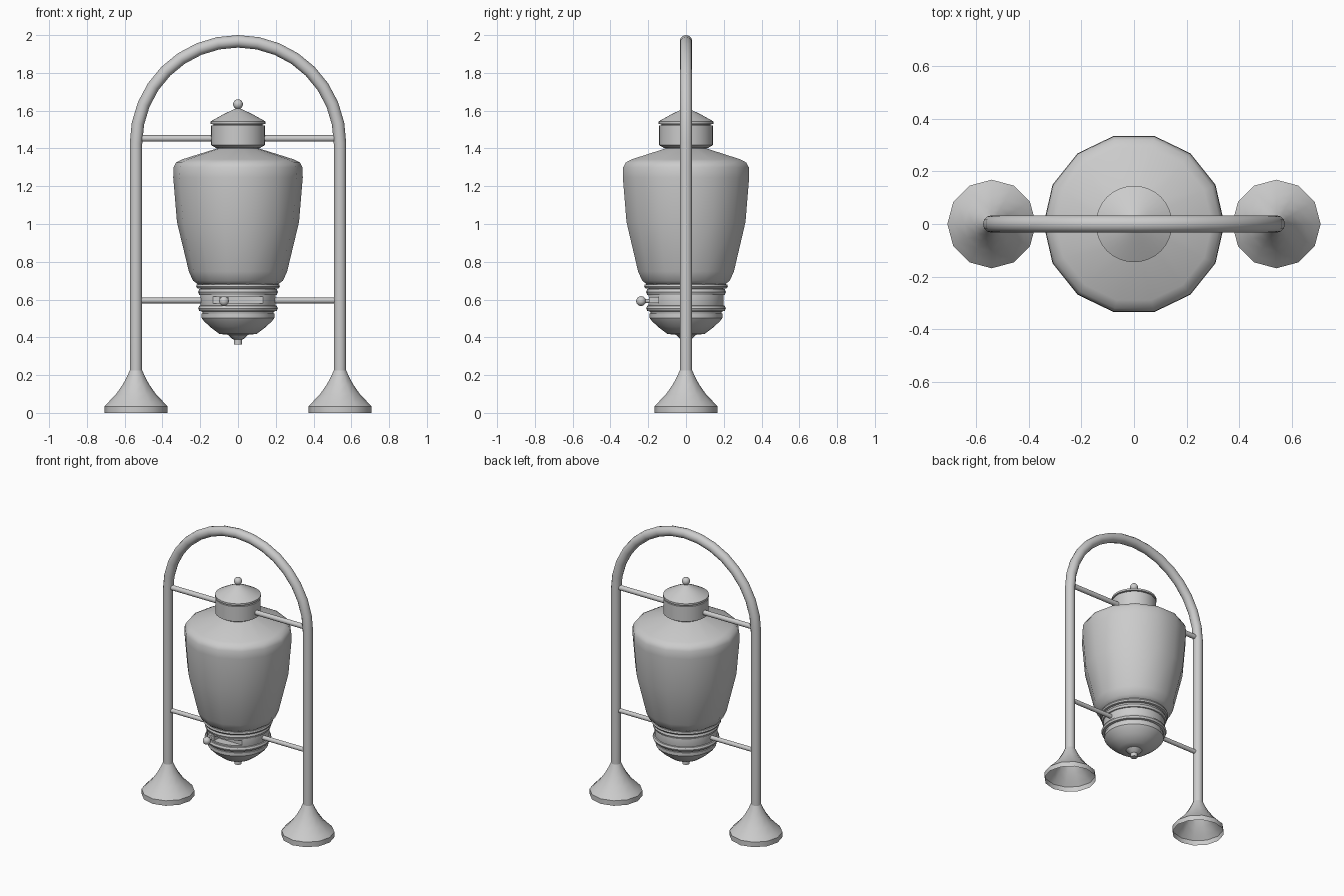
import bpy, bmesh
from math import pi, sin, cos, radians

if "Cube" in bpy.data.objects:
    bpy.data.objects.remove(bpy.data.objects["Cube"])


def smooth(ob, angle=35):
    bpy.ops.object.select_all(action='DESELECT')
    ob.select_set(True)
    bpy.context.view_layer.objects.active = ob
    bpy.ops.object.shade_smooth_by_angle(angle=radians(angle))


def lathe(name, profile, n, x=0, caps=True, angle=35):
    """Revolve (radius, z) pairs, listed from bottom to top, around a vertical axis."""
    bm = bmesh.new()
    rings = [[bm.verts.new((x + r * cos(2 * pi * i / n), r * sin(2 * pi * i / n), z))
              for i in range(n)] for r, z in profile]
    for a, b in zip(rings, rings[1:]):
        for i in range(n):
            j = (i + 1) % n
            bm.faces.new((a[i], a[j], b[j], b[i]))
    if caps:
        bm.faces.new(rings[0][::-1])
        bm.faces.new(rings[-1])
    me = bpy.data.meshes.new(name)
    bm.to_mesh(me)
    bm.free()
    ob = bpy.data.objects.new(name, me)
    bpy.context.collection.objects.link(ob)
    smooth(ob, angle)
    return ob


def rod(name, length, radius, loc, axis):
    rot = (0, pi / 2, 0) if axis == 'x' else (pi / 2, 0, 0)
    bpy.ops.mesh.primitive_cylinder_add(vertices=16, radius=radius, depth=length,
                                        location=loc, rotation=rot)
    bpy.context.object.name = name
    smooth(bpy.context.object)


def ball(name, radius, loc):
    bpy.ops.mesh.primitive_uv_sphere_add(segments=16, ring_count=10, radius=radius, location=loc)
    bpy.context.object.name = name
    smooth(bpy.context.object)


def box(name, loc, size):
    bpy.ops.mesh.primitive_cube_add(size=1, location=loc)
    ob = bpy.context.object
    ob.name = name
    ob.scale = size
    return ob


# Arched tube frame
W, SPRING = 0.54, 1.427
path = [(-W, 0.2)] + [(-W * cos(pi * i / 16), SPRING + W * sin(pi * i / 16))
                      for i in range(17)] + [(W, 0.2)]
cu = bpy.data.curves.new("arch_frame", 'CURVE')
cu.dimensions = '3D'
cu.bevel_depth = 0.033
cu.bevel_resolution = 4
sp = cu.splines.new('POLY')
sp.points.add(len(path) - 1)
for p, (x, z) in zip(sp.points, path):
    p.co = (x, 0, z, 1)
arch = bpy.data.objects.new("arch_frame", cu)
bpy.context.collection.objects.link(arch)
bpy.ops.object.select_all(action='DESELECT')
arch.select_set(True)
bpy.context.view_layer.objects.active = arch
bpy.ops.object.convert(target='MESH')
smooth(bpy.context.object)

# Flared feet, open underneath
foot = [(0.168, 0), (0.168, 0.035), (0.145, 0.058), (0.105, 0.1),
        (0.07, 0.15), (0.046, 0.195), (0.033, 0.225)]
for side, x in (("left", -W), ("right", W)):
    lathe(side + "_foot", foot, 12, x, caps=False)

# Horizontal support bars
rod("upper_bar", 2 * W, 0.017, (0, 0, 1.453), 'x')
rod("lower_bar", 2 * W, 0.015, (0, 0, 0.595), 'x')

# Faceted container
lathe("container", [(0.19, 0.672), (0.212, 0.68), (0.238, 0.70), (0.26, 0.748),
                    (0.323, 1.01), (0.343, 1.247), (0.341, 1.30), (0.328, 1.325),
                    (0.296, 1.342), (0.111, 1.40), (0.111, 1.43)], 14, angle=40)

# Lid collar, cap and finial
lathe("lid_collar", [(0.115, 1.402), (0.143, 1.418), (0.143, 1.522), (0.13, 1.522),
                     (0.13, 1.53)], 32)
lathe("lid_cap", [(0.125, 1.526), (0.145, 1.53), (0.145, 1.543), (0.075, 1.582),
                  (0.03, 1.603), (0.008, 1.613)], 32)
ball("finial", 0.026, (0, 0, 1.634))

# Stacked collar rings under the container
lathe("top_ring", [(0.195, 0.657), (0.216, 0.66), (0.222, 0.67), (0.218, 0.68), (0.195, 0.684)], 32)
lathe("second_ring", [(0.19, 0.621), (0.205, 0.625), (0.211, 0.64), (0.205, 0.655), (0.19, 0.66)], 32)
lathe("lower_ring", [(0.19, 0.537), (0.205, 0.54), (0.211, 0.553), (0.205, 0.567), (0.19, 0.571)], 32)

# Valve band with a slot at the front
band = lathe("valve_band", [(0.185, 0.52), (0.198, 0.56), (0.198, 0.63), (0.19, 0.66)], 32)
cutter = box("slot_cutter", (0, -0.24, 0.597), (0.264, 0.2, 0.036))
cutter.hide_render = True
cutter.display_type = 'WIRE'
mod = band.modifiers.new("slot", 'BOOLEAN')
mod.operation = 'DIFFERENCE'
mod.object = cutter
mod.solver = 'EXACT'
bpy.context.view_layer.objects.active = band
bpy.ops.object.modifier_apply(modifier="slot")
bpy.data.objects.remove(cutter)
smooth(band)

# Lever in the slot
box("lever_block", (-0.074, -0.165, 0.597), (0.05, 0.06, 0.032))
rod("lever_stem", 0.09, 0.01, (-0.074, -0.2, 0.592), 'y')
ball("lever_knob", 0.026, (-0.074, -0.238, 0.592))

# Bottom bowl and outlet
lathe("bottom_bowl", [(0.05, 0.413), (0.098, 0.418), (0.15, 0.457), (0.182, 0.488),
                      (0.192, 0.502), (0.192, 0.525), (0.18, 0.527)], 32)
lathe("outlet", [(0.022, 0.362), (0.022, 0.388), (0.03, 0.392), (0.055, 0.416), (0.055, 0.425)], 16)
